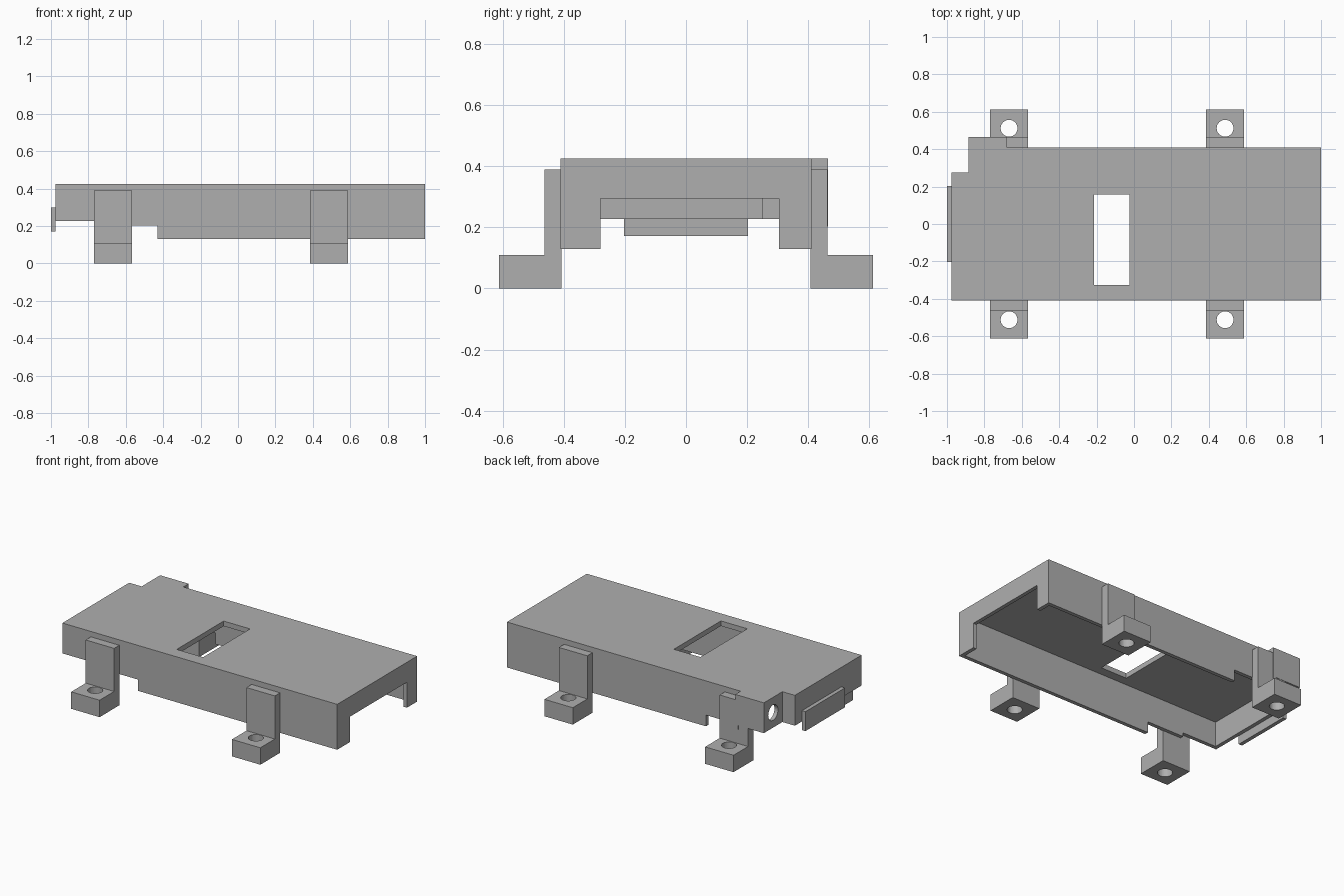
import bpy, bmesh
from math import pi
from mathutils import Matrix

if "Cube" in bpy.data.objects:
    bpy.data.objects.remove(bpy.data.objects["Cube"])

grey = bpy.data.materials.new("plain grey")
grey.use_nodes = True
grey.diffuse_color = (0.43, 0.43, 0.43, 1)
grey.node_tree.nodes["Principled BSDF"].inputs["Base Color"].default_value = grey.diffuse_color


def finish(bm, name):
    bmesh.ops.recalc_face_normals(bm, faces=bm.faces)
    mesh = bpy.data.meshes.new(name)
    bm.to_mesh(mesh)
    bm.free()
    mesh.materials.append(grey)
    obj = bpy.data.objects.new(name, mesh)
    bpy.context.collection.objects.link(obj)
    return obj


def prism(name, points, direction):
    """Extrude a closed 3D outline along a direction."""
    bm = bmesh.new()
    face = bm.faces.new([bm.verts.new(p) for p in points])
    top = bmesh.ops.extrude_face_region(bm, geom=[face])["geom"]
    bmesh.ops.translate(bm, vec=direction,
                        verts=[v for v in top if isinstance(v, bmesh.types.BMVert)])
    return finish(bm, name)


def slab(name, outline, z0, z1):
    return prism(name, [(x, y, z0) for x, y in outline], (0, 0, z1 - z0))


def box(name, x, y, z):
    return slab(name, [(x[0], y[0]), (x[1], y[0]), (x[1], y[1]), (x[0], y[1])], *z)


def cylinder(name, centre, radius, depth, rotation=Matrix()):
    bm = bmesh.new()
    bmesh.ops.create_cone(bm, cap_ends=True, segments=32, radius1=radius, radius2=radius,
                          depth=depth, matrix=Matrix.Translation(centre) @ rotation)
    return finish(bm, name)


def cut(obj, cutter):
    mod = obj.modifiers.new("cut", "BOOLEAN")
    mod.operation, mod.solver, mod.object = "DIFFERENCE", "EXACT", cutter
    bpy.context.view_layer.objects.active = obj
    bpy.ops.object.modifier_apply(modifier=mod.name)
    bpy.data.objects.remove(cutter)


def body_outline(t):
    """Plan of the cover with its stepped corner, inset by t."""
    return [(-.975 + t, -.41 + t), (1 - t, -.41 + t), (1 - t, .41 - t), (-.68 - t, .41 - t),
            (-.68 - t, .465 - t), (-.885 + t, .465 - t), (-.885 + t, .275 - t),
            (-.975 + t, .275 - t)]


# Hollow cover, open below
cover = slab("cover", body_outline(0), .13, .425)
cut(cover, slab("hollow", body_outline(.025), 0, .392))

# Raised lower edges, end opening and top window
cut(cover, box("low_step", (-1.2, -.43), (-.7, .7), (0, .203)))
cut(cover, box("high_step", (-1.2, -.7), (-.7, .7), (0, .228)))
cut(cover, box("end_opening", (.9, 1.1), (-.28, .305), (0, .295)))
cut(cover, box("window", (-.213, -.023), (-.325, .157), (.3, .5)))

# Round hole through the stepped corner
cut(cover, cylinder("cable_hole", (-.88, .37, .325), .05, .12, Matrix.Rotation(pi / 2, 4, "Y")))

# Lip hanging on the end wall
box("end_lip", (-1, -.975), (-.203, .203), (.172, .298))

# Four L-shaped mounting feet with screw holes
profile = [(.408, 0), (.612, 0), (.612, .11), (.463, .11), (.463, .39), (.408, .39)]
for side, s in (("front", -1), ("back", 1)):
    for end, x in (("right", -.77), ("left", .385)):
        foot = prism(f"{side}_{end}_foot", [(x, s * y, z) for y, z in profile], (.204, 0, 0))
        cut(foot, cylinder("screw_hole", (x + .102, s * .512, .05), .045, .3))
